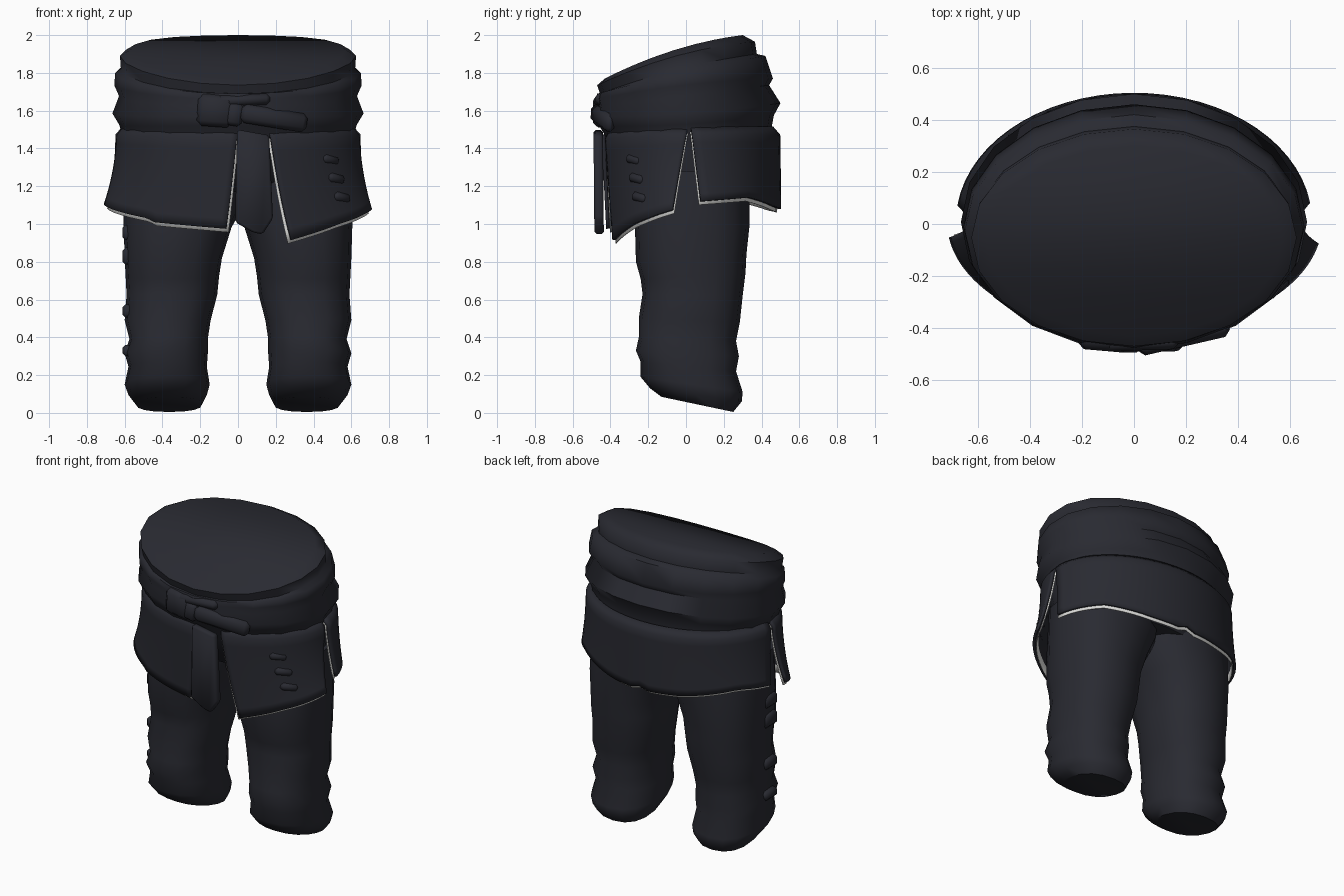
import bpy, bmesh, math
from mathutils import Vector

if "Cube" in bpy.data.objects:
    bpy.data.objects.remove(bpy.data.objects["Cube"])


def material(name, rgb):
    m = bpy.data.materials.new(name)
    m.diffuse_color = (*rgb, 1)
    m.use_nodes = True
    m.node_tree.nodes["Principled BSDF"].inputs["Base Color"].default_value = m.diffuse_color
    return m


CLOTH = material("charcoal cloth", (0.022, 0.023, 0.031))
LINING = material("pale lining", (0.8, 0.8, 0.78))


def lerp(a, b, t):
    return a + (b - a) * t


def finish(name, bm, mats, angle=40, thickness=0):
    bmesh.ops.recalc_face_normals(bm, faces=bm.faces)
    me = bpy.data.meshes.new(name)
    bm.to_mesh(me)
    bm.free()
    for m in mats:
        me.materials.append(m)
    ob = bpy.data.objects.new(name, me)
    bpy.context.collection.objects.link(ob)
    bpy.ops.object.select_all(action='DESELECT')
    ob.select_set(True)
    bpy.context.view_layer.objects.active = ob
    bpy.ops.object.shade_smooth_by_angle(angle=math.radians(angle))
    if thickness:
        s = ob.modifiers.new("thickness", 'SOLIDIFY')
        s.thickness = thickness
        s.offset = 0
    return ob


def loft(name, rings, sides, power=2.0, angle=40):
    """Rings are (z front, z back, y front, y back, x left, x right, side lift)."""
    bm = bmesh.new()
    loops = []
    for zf, zb, yf, yb, xl, xr, lift in rings:
        loop = []
        for i in range(sides):
            a = 2 * math.pi * i / sides
            c, s = math.cos(a), math.sin(a)
            cx = math.copysign(abs(c) ** (2 / power), c)
            sy = math.copysign(abs(s) ** (2 / power), s)
            loop.append(bm.verts.new((lerp(xl, xr, (cx + 1) / 2),
                                      lerp(yf, yb, (sy + 1) / 2),
                                      lerp(zf, zb, (sy + 1) / 2) + lift * (1 - sy * sy))))
        loops.append(loop)
    for a, b in zip(loops, loops[1:]):
        for i in range(sides):
            j = (i + 1) % sides
            bm.faces.new((a[i], a[j], b[j], b[i]))
    bm.faces.new(loops[-1])
    # the first ring is closed in strips across, so a domed rim gives a domed cap
    top = loops[0]
    q = sides // 4
    for k in range(sides // 2):
        ids = (q + k, q + k + 1, q - k - 1, q - k)
        corners = list(dict.fromkeys(top[i % sides] for i in ids))
        if len(corners) > 2:
            bm.faces.new(corners)
    return finish(name, bm, [CLOTH], angle)


# Waist with tilted domed top and wrapped sash folds, closing into hips below
waist = [(1.77, 2.0, -.43, .30, .57, .035), (1.735, 1.965, -.47, .365, .625, .04),
         (1.69, 1.90, -.455, .375, .62, .025), (1.69, 1.89, -.47, .42, .65, .01),
         (1.66, 1.77, -.48, .46, .655, .02), (1.62, 1.735, -.47, .44, .63, 0),
         (1.57, 1.64, -.485, .50, .665, -.02), (1.52, 1.575, -.46, .465, .63, -.02),
         (1.48, 1.52, -.435, .455, .615, -.02), (1.40, 1.40, -.40, .44, .60, 0),
         (1.30, 1.30, -.33, .38, .59, 0), (1.17, 1.17, -.24, .32, .56, 0)]
loft("waist_and_sash", [(*r[:4], -r[4], r[4], r[5]) for r in waist], 20, 2, 58)

# Trouser legs, bunched at the knee and cuff
leg = [(1.28, 1.28, -.27, .34, -.05, .60), (1.12, 1.12, -.27, .335, -.04, .605),
       (.98, .98, -.27, .335, .035, .605),
       (.80, .84, -.265, .32, .085, .60), (.71, .74, -.24, .315, .10, .595),
       (.63, .62, -.23, .30, .11, .59), (.50, .48, -.25, .285, .145, .60),
       (.40, .38, -.25, .265, .16, .575), (.33, .30, -.265, .28, .16, .60),
       (.27, .22, -.24, .265, .165, .58), (.19, .11, -.24, .30, .15, .60),
       (.13, .06, -.19, .295, .165, .58), (.085, .005, -.13, .25, .19, .54)]
for side, name in ((1, "right_leg"), (-1, "left_leg")):
    loft(name, [(*r[:4], side * r[4], side * r[5], 0) for r in leg], 16, 2.35, 50)


def hem_height(points, u):
    for (u0, z0), (u1, z1) in zip(points, points[1:]):
        if u <= u1:
            return lerp(z0, z1, (u - u0) / (u1 - u0))
    return points[-1][1]


def panel(name, top, bottom, hem, wide, deep, inner=False):
    """Curved skirt panel between two angles, with a jagged hem."""
    cols, rows = 30, 10
    bm = bmesh.new()
    grow, inset, drop = (.9, .014, .019) if inner else (0, 0, 0)
    grid = []
    for r in range(rows + 1):
        v = r / rows
        tuck = inset + (.035 if r == 0 else 0)
        row = []
        for c in range(cols + 1):
            u = c / cols
            a = lerp(lerp(top[0], top[1], u), lerp(bottom[0], bottom[1], u), v)
            a = math.radians(a + grow * (2 * u - 1))
            row.append(bm.verts.new((
                (lerp(wide[0], wide[1], v * v) - tuck) * math.cos(a),
                .01 + (lerp(deep[0], deep[1], v) - tuck) * math.sin(a),
                lerp(1.51, hem_height(hem, u) - drop, v))))
        grid.append(row)
    for r in range(rows):
        for c in range(cols):
            f = bm.faces.new((grid[r][c], grid[r][c + 1],
                              grid[r + 1][c + 1], grid[r + 1][c]))
            # lining is pale only along its hem and slit edges
            f.material_index = int(inner and (r == rows - 1 or c in (0, cols - 1)))
    return finish(name, bm, [CLOTH, LINING] if inner else [CLOTH], 45,
                  .005 if inner else .018)


# Skirt panels, each backed by a pale-edged lining that peeks out at the hem
panels = [
    ("right_front_panel", (-75, 0), (-67, -11),
     [(0, .915), (.45, 1.0), (.8, 1.05), (1, 1.075)], (.635, .715), (.45, .425)),
    ("left_front_panel", (-178, -90), (-172, -95),
     [(0, 1.10), (.3, 1.06), (.52, 1.03), (.56, 1.01), (1, .975)], (.635, .71), (.45, .425)),
    ("back_panel", (2, 179), (8, 173),
     [(0, 1.12), (.2, 1.14), (.38, 1.09), (.47, 1.08), (.5, 1.10),
      (.53, 1.08), (.65, 1.09), (.85, 1.14), (1, 1.12)], (.64, .675), (.48, .485)),
]
for name, top, bottom, hem, wide, deep in panels:
    panel(name, top, bottom, hem, wide, deep)
    panel(name + "_lining", top, bottom, hem, wide, deep, True)


def plate(name, outline, y_top, y_bottom, thick, angle=30):
    """Front plate from an (x, z) outline, leaning between two depths."""
    zs = [p[1] for p in outline]
    lo, hi = min(zs), max(zs)
    bm = bmesh.new()
    face = bm.faces.new([bm.verts.new(
        (x, lerp(y_bottom, y_top, (z - lo) / (hi - lo)), z)) for x, z in outline])
    ext = bmesh.ops.extrude_face_region(bm, geom=[face])
    moved = [g for g in ext["geom"] if isinstance(g, bmesh.types.BMVert)]
    bmesh.ops.translate(bm, vec=(0, thick, 0), verts=moved)
    bmesh.ops.bevel(bm, geom=bm.edges[:], offset=.012, segments=1, affect='EDGES')
    return finish(name, bm, [CLOTH], angle)


# Hanging sash end with a pointed tip
plate("hanging_tab", [(-.005, 1.50), (.165, 1.47), (.185, 1.03), (.13, .945),
                      (.08, .955), (-.015, 1.01)], -.49, -.485, .05, 50)


def chunk(name, centre, size, turn=0, tilt=0, bevel=.3):
    """Soft-cornered block turned around z after tilting in its front plane."""
    bm = bmesh.new()
    bmesh.ops.create_cube(bm, size=1)
    for v in bm.verts:
        v.co = Vector([a * b for a, b in zip(v.co, size)])
    bmesh.ops.bevel(bm, geom=bm.edges[:], offset=min(size) * bevel,
                    segments=1, affect='EDGES')
    ob = finish(name, bm, [CLOTH], 60)
    ob.location = centre
    ob.rotation_euler = (0, math.radians(tilt), math.radians(turn))
    return ob


# Knot and the loose fold tucked beside it
chunk("sash_knot", (-.12, -.452, 1.60), (.19, .07, .17), -5, 4, .4)
chunk("knot_upper_loop", (.03, -.46, 1.655), (.28, .05, .06), 2, -3, .4)
chunk("knot_lower_fold", (.19, -.44, 1.56), (.36, .06, .10), 13, 9, .4)
chunk("knot_centre", (-.02, -.468, 1.58), (.09, .05, .12), 0, 10, .4)

# Small buckles sunk into the right front panel
for i, (x, z) in enumerate(((.49, 1.34), (.52, 1.24), (.55, 1.14))):
    chunk(f"panel_strap_{i + 1}", (x, -.275 + .015 * i, z), (.11, .04, .05), 42, 10, .4)

# Small pouches down the outside of the left leg
for i, (z, h) in enumerate(((.955, .08), (.83, .09), (.54, .07), (.33, .06))):
    chunk(f"leg_pouch_{i + 1}", (-.585, -.04, z), (.055, .13, h))
